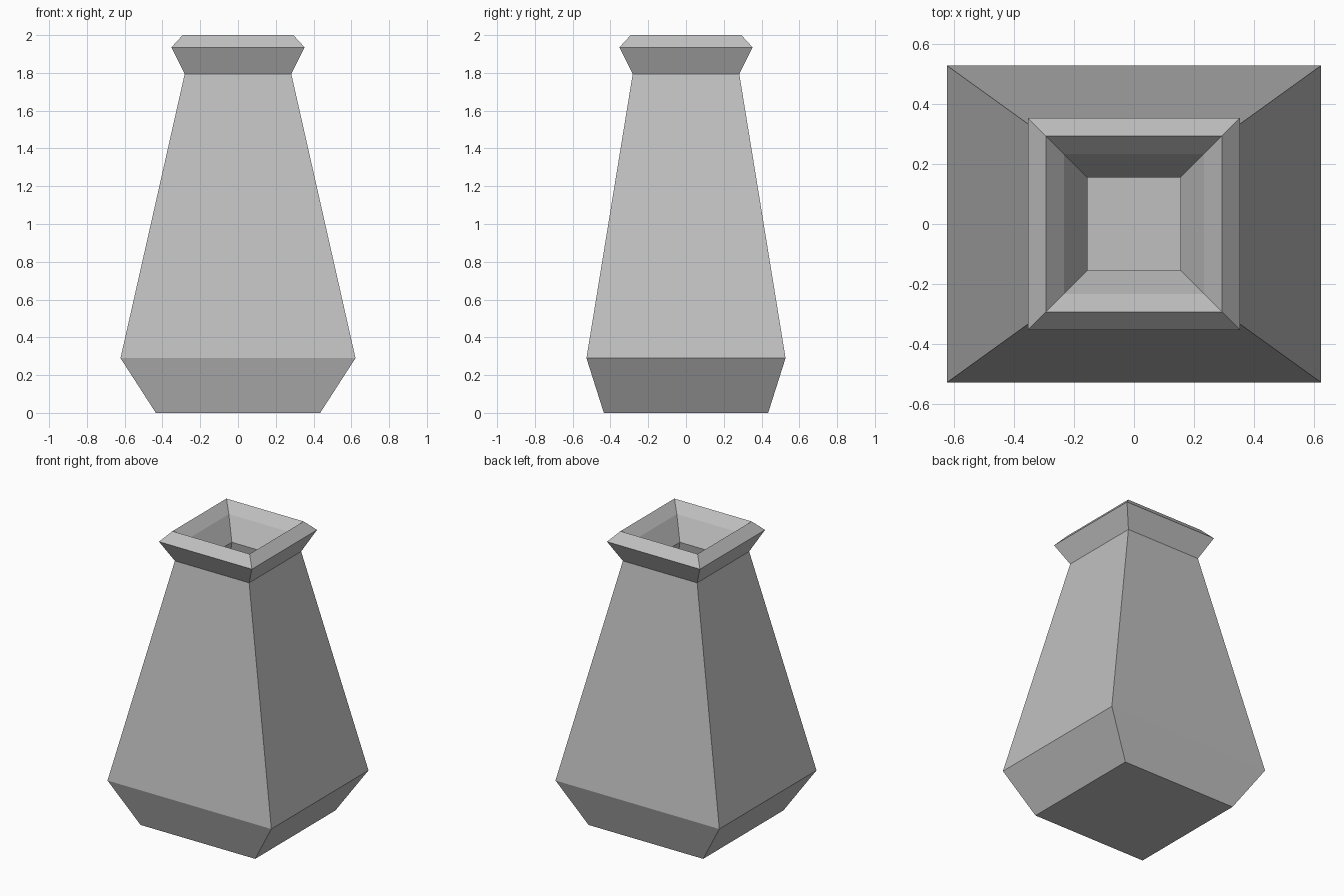
import bpy
import bmesh

cube = bpy.data.objects.get("Cube")
if cube:
    bpy.data.objects.remove(cube, do_unlink=True)

# Plain grey clay
clay = bpy.data.materials.new("grey clay")
clay.use_nodes = True
color = (0.53, 0.53, 0.53, 1.0)
clay.diffuse_color = color
clay.node_tree.nodes["Principled BSDF"].inputs["Base Color"].default_value = color

# Rectangular sections (half width, half depth, height), up the outside, then down the hollow
sections = [
    (0.435, 0.435, 0.0),     # foot
    (0.622, 0.527, 0.29),    # shoulder
    (0.282, 0.282, 1.795),   # neck
    (0.353, 0.353, 1.935),   # lip
    (0.293, 0.293, 2.0),     # rim
    (0.232, 0.232, 1.933),   # inner lip
    (0.155, 0.155, 1.79),    # inner neck
    (0.49, 0.40, 0.33),      # inner shoulder
    (0.34, 0.34, 0.12),      # inner floor
]


def loft(name, rings):
    """Bridge rectangular rings in order and close both ends."""
    bm = bmesh.new()
    loops = [[bm.verts.new((sx * w, sy * d, z))
              for sx, sy in ((-1, -1), (1, -1), (1, 1), (-1, 1))]
             for w, d, z in rings]
    for low, high in zip(loops, loops[1:]):
        for i in range(4):
            j = (i + 1) % 4
            bm.faces.new((low[i], low[j], high[j], high[i]))
    bm.faces.new(loops[0][::-1])
    bm.faces.new(loops[-1])
    bmesh.ops.recalc_face_normals(bm, faces=bm.faces)
    mesh = bpy.data.meshes.new(name)
    bm.to_mesh(mesh)
    bm.free()
    mesh.materials.append(clay)
    obj = bpy.data.objects.new(name, mesh)
    bpy.context.collection.objects.link(obj)
    return obj


# Hollow square vase
loft("vase", sections)
